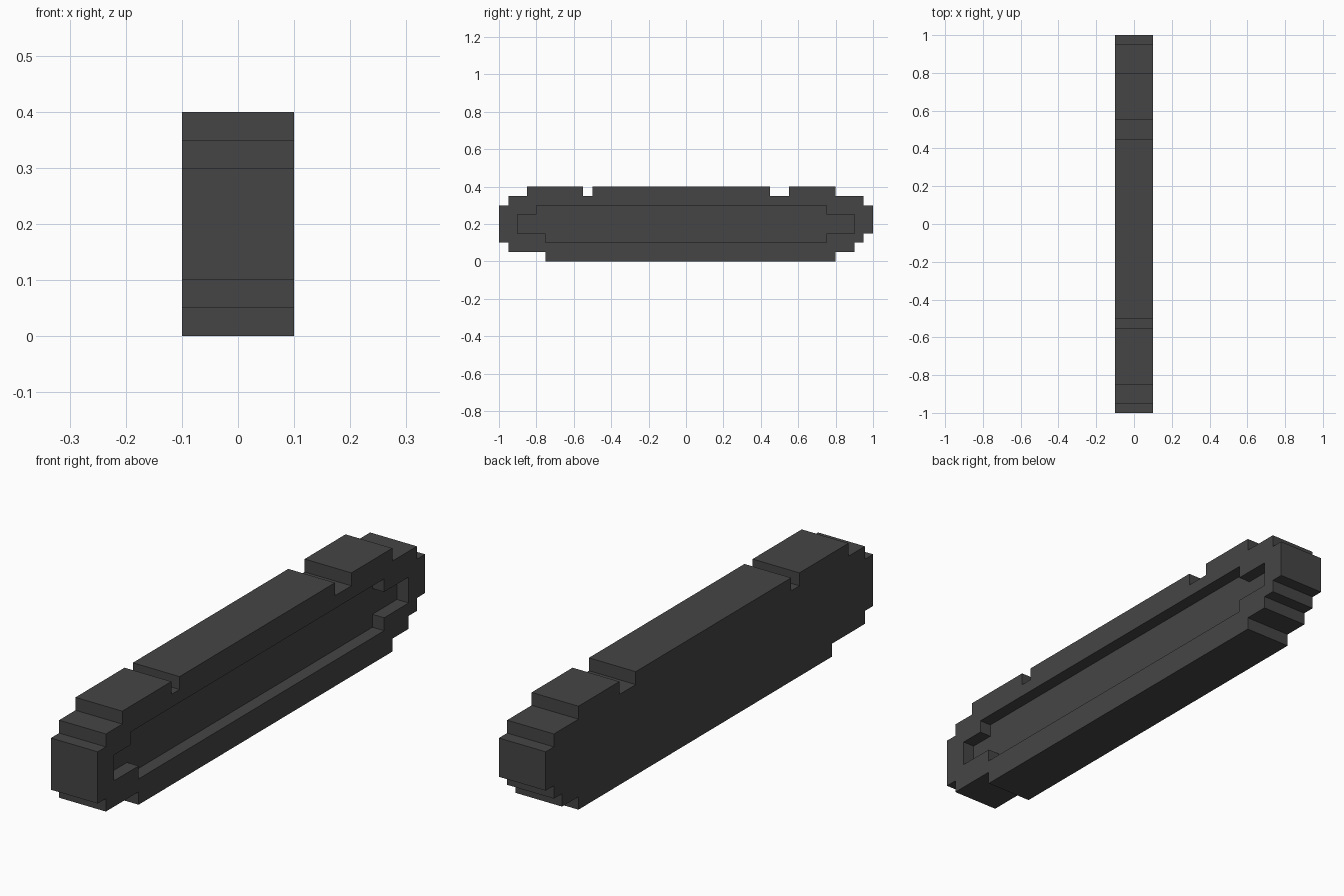
import bpy
import bmesh

if "Cube" in bpy.data.objects:
    bpy.data.objects.remove(bpy.data.objects["Cube"])

HALF_WIDTH = 0.1
RECESS_X = 0.05  # floor of the recess on the right side

# stepped side outline (y, z), including the two notches along the top
OUTLINE = [
    (-0.75, 0), (0.8, 0), (0.8, 0.05), (0.9, 0.05), (0.9, 0.1), (0.95, 0.1),
    (0.95, 0.15), (1, 0.15), (1, 0.3), (0.95, 0.3), (0.95, 0.35), (0.8, 0.35),
    (0.8, 0.4), (0.55, 0.4), (0.55, 0.35), (0.45, 0.35), (0.45, 0.4),
    (-0.5, 0.4), (-0.5, 0.35), (-0.55, 0.35), (-0.55, 0.4), (-0.85, 0.4),
    (-0.85, 0.35), (-0.95, 0.35), (-0.95, 0.3), (-1, 0.3), (-1, 0.1),
    (-0.95, 0.1), (-0.95, 0.05), (-0.75, 0.05),
]
# stepped recess outline (y, z)
RECESS = [
    (-0.75, 0.1), (0.75, 0.1), (0.75, 0.15), (0.9, 0.15), (0.9, 0.25),
    (0.75, 0.25), (0.75, 0.3), (-0.8, 0.3), (-0.8, 0.25), (-0.9, 0.25),
    (-0.9, 0.15), (-0.75, 0.15),
]

material = bpy.data.materials.new("dark grey")
material.diffuse_color = (0.06, 0.06, 0.06, 1)
material.use_nodes = True
material.node_tree.nodes["Principled BSDF"].inputs["Base Color"].default_value = material.diffuse_color

bm = bmesh.new()


def capped_wall(profile, x_cap, x_open):
    """Cap the profile at x_cap, run walls to x_open, return the open edge loop."""
    cap = [bm.verts.new((x_cap, y, z)) for y, z in profile]
    rim = [bm.verts.new((x_open, y, z)) for y, z in profile]
    bm.faces.new(cap)
    n = len(profile)
    for i in range(n):
        j = (i + 1) % n
        bm.faces.new((cap[i], cap[j], rim[j], rim[i]))
    return [bm.edges.get((rim[i], rim[(i + 1) % n])) for i in range(n)]


# outer body, recess, and the rim face between them
edges = capped_wall(OUTLINE, -HALF_WIDTH, HALF_WIDTH)
edges += capped_wall(RECESS, RECESS_X, HALF_WIDTH)
bmesh.ops.triangle_fill(bm, edges=edges, use_beauty=True, normal=(1, 0, 0))
bmesh.ops.recalc_face_normals(bm, faces=bm.faces[:])

mesh = bpy.data.meshes.new("recessed_bar")
bm.to_mesh(mesh)
bm.free()
mesh.materials.append(material)
bar = bpy.data.objects.new("recessed_bar", mesh)
bpy.context.collection.objects.link(bar)
